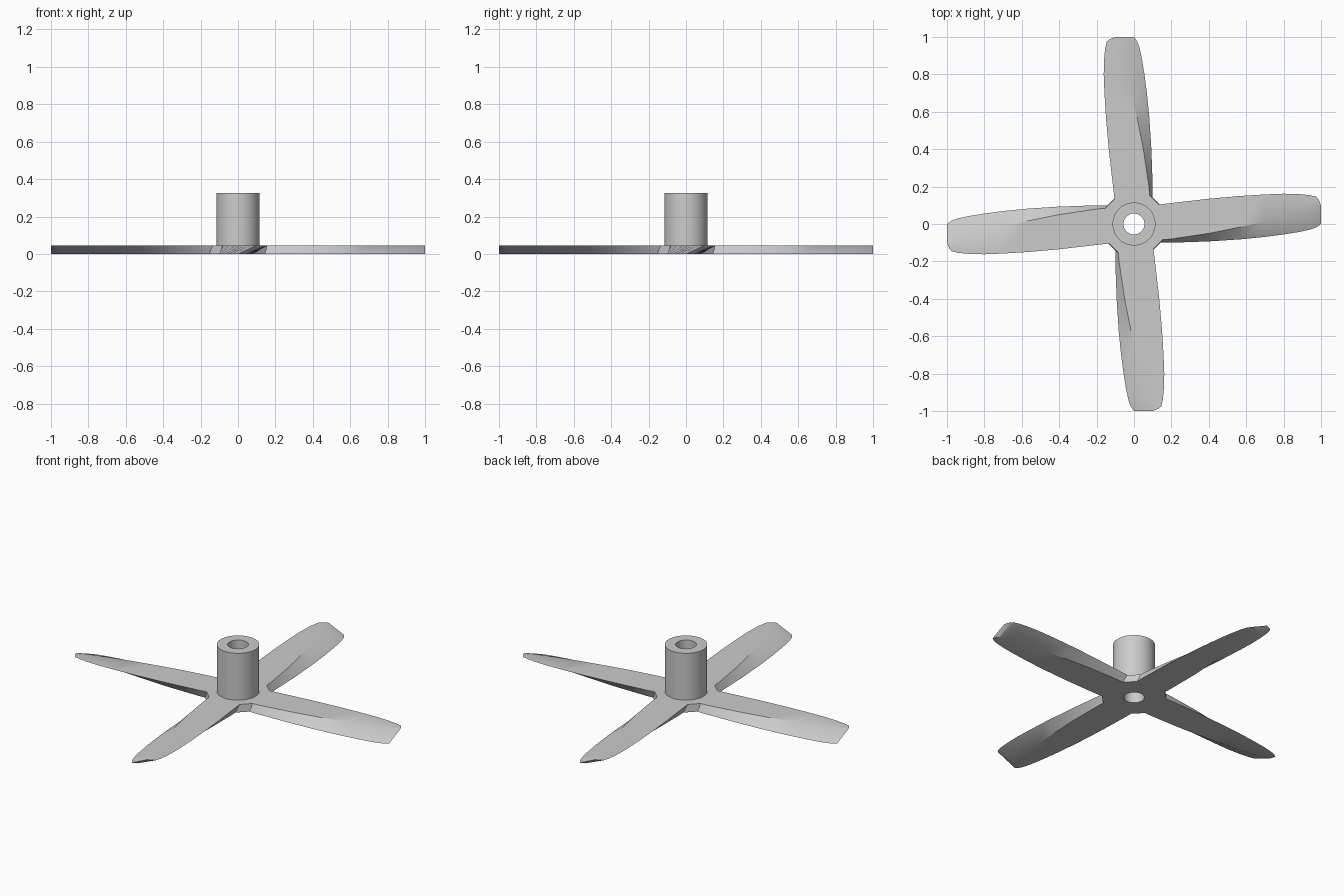
import bpy, bmesh, math
from mathutils import Matrix

cube = bpy.data.objects.get("Cube")
if cube:
    bpy.data.objects.remove(cube, do_unlink=True)

THICK = 0.045      # height of the blade layer
HUB_TOP = 0.325
BORE = 0.056
HUB_RADIUS = 0.115
SEGMENTS = 48

grey = bpy.data.materials.new("plain grey")
grey.use_nodes = True
colour = (0.6, 0.6, 0.6, 1)
grey.diffuse_color = colour
grey.node_tree.nodes["Principled BSDF"].inputs["Base Color"].default_value = colour


def finish(name, bm):
    bmesh.ops.recalc_face_normals(bm, faces=bm.faces[:])
    mesh = bpy.data.meshes.new(name)
    bm.to_mesh(mesh)
    bm.free()
    mesh.materials.append(grey)
    obj = bpy.data.objects.new(name, mesh)
    bpy.context.collection.objects.link(obj)
    bpy.ops.object.select_all(action="DESELECT")
    obj.select_set(True)
    bpy.context.view_layer.objects.active = obj
    bpy.ops.object.shade_smooth_by_angle(angle=math.radians(30))
    return obj


def ring_solid(name, loops):
    """Join (z, radius function) loops into a closed solid of rings."""
    bm = bmesh.new()
    rings = []
    for z, radius in loops:
        angles = [math.tau * i / SEGMENTS for i in range(SEGMENTS)]
        rings.append([bm.verts.new((radius(a) * math.cos(a), radius(a) * math.sin(a), z))
                      for a in angles])
    for a, b in zip(rings, rings[1:] + rings[:1]):
        for i in range(SEGMENTS):
            j = (i + 1) % SEGMENTS
            bm.faces.new((a[i], a[j], b[j], b[i]))
    return finish(name, bm)


def circle(r):
    return lambda a: r


def octagon(apothem):
    side = math.pi / 4
    return lambda a: apothem / math.cos((a + side / 2) % side - side / 2)


# Hub tube with its through bore
ring_solid("hub_tube", [(0, circle(BORE)), (0, circle(HUB_RADIUS)),
                        (HUB_TOP, circle(HUB_RADIUS)), (HUB_TOP, circle(BORE))])

# Base plate whose flat corners show between the blades
ring_solid("base_plate", [(0, circle(BORE)), (0, octagon(0.172)),
                          (THICK, octagon(0.168)), (THICK, circle(BORE))])

# Blade stations: distance, leading edge, bevel width, trailing edge
STATIONS = [
    (0.1, -0.1, 0.012, 0.1),
    (0.2, -0.1, 0.02, 0.112),
    (0.4, -0.093, 0.043, 0.135),
    (0.57, -0.082, 0.066, 0.15),
    (0.7, -0.069, 0.082, 0.158),
    (0.8, -0.056, 0.094, 0.162),
    (0.88, -0.043, 0.103, 0.16),
    (0.94, -0.03, 0.108, 0.154),
    (0.975, -0.018, 0.108, 0.146),
    (1.0, 0.0, 0.1, 0.13),
]


def blade(index):
    bm = bmesh.new()
    sections = []
    for x, lead, bevel, trail in STATIONS:
        # The tip is cut slightly askew
        skew = 0.012 if x == 1.0 else 0
        points = [(x, lead, 0), (x, lead + bevel, THICK),
                  (x - skew, trail, THICK), (x - skew, trail - bevel, 0)]
        sections.append([bm.verts.new(p) for p in points])
    for a, b in zip(sections, sections[1:]):
        for i in range(4):
            j = (i + 1) % 4
            bm.faces.new((a[i], b[i], b[j], a[j]))
    bm.faces.new(sections[0])
    bm.faces.new(sections[-1])
    bm.transform(Matrix.Rotation(index * math.pi / 2, 4, "Z"))
    return finish(f"blade_{index + 1}", bm)


for n in range(4):
    blade(n)
